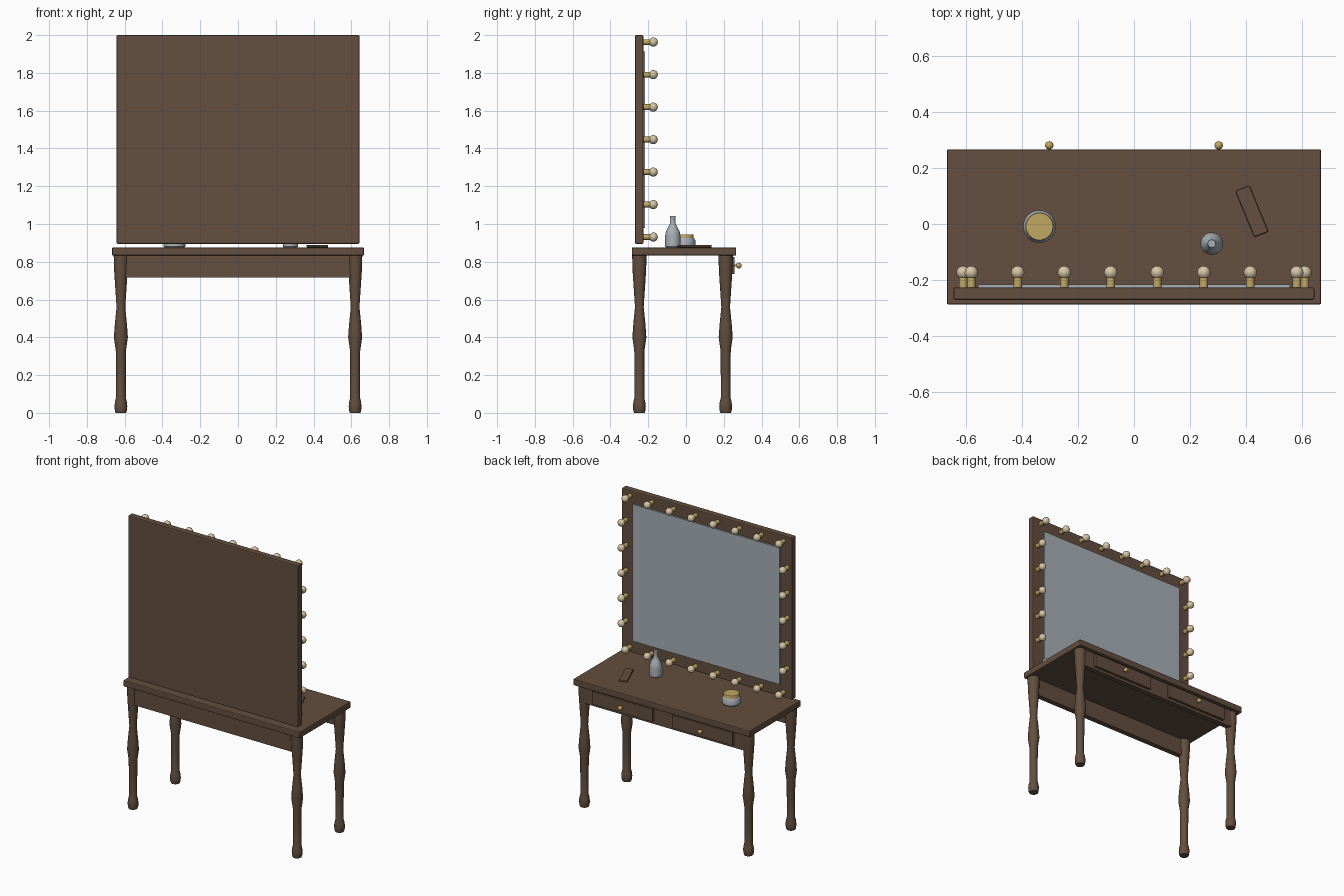
import bpy, bmesh, math
from mathutils import Matrix

if "Cube" in bpy.data.objects:
    bpy.data.objects.remove(bpy.data.objects["Cube"])


def material(name, rgb):
    m = bpy.data.materials.new(name)
    m.diffuse_color = (*rgb, 1)
    m.use_nodes = True
    m.node_tree.nodes["Principled BSDF"].inputs["Base Color"].default_value = m.diffuse_color
    return m


WOOD = material("dark_wood", (0.125, 0.077, 0.049))
GLASS = material("mirror_silver", (0.39, 0.43, 0.46))
GOLD = material("brass", (0.54, 0.39, 0.13))
CREAM = material("warm_bulb", (0.68, 0.56, 0.38))


def finish(bm, name, mat, smooth=True):
    bmesh.ops.recalc_face_normals(bm, faces=bm.faces)
    me = bpy.data.meshes.new(name)
    bm.to_mesh(me)
    bm.free()
    me.materials.append(mat)
    ob = bpy.data.objects.new(name, me)
    bpy.context.collection.objects.link(ob)
    if smooth:
        bpy.ops.object.select_all(action='DESELECT')
        ob.select_set(True)
        bpy.context.view_layer.objects.active = ob
        bpy.ops.object.shade_smooth_by_angle(angle=math.radians(35))
    return ob


def box(name, lo, hi, mat, bevel=0.0):
    """Box between two corners, centred on its own origin."""
    bm = bmesh.new()
    bmesh.ops.create_cube(bm, size=1)
    bmesh.ops.scale(bm, vec=[b - a for a, b in zip(lo, hi)], verts=bm.verts)
    if bevel:
        bmesh.ops.bevel(bm, geom=bm.edges[:], offset=bevel, segments=2,
                        profile=0.5, affect='EDGES')
    ob = finish(bm, name, mat, False)
    ob.location = [(a + b) / 2 for a, b in zip(lo, hi)]
    return ob


def lathe(name, profile, loc, mat, segs=24):
    """Closed turned shape from (radius, height) pairs."""
    bm = bmesh.new()
    rings = [[bm.verts.new((r * math.cos(2 * math.pi * i / segs),
                            r * math.sin(2 * math.pi * i / segs), z))
              for i in range(segs)] for r, z in profile]
    for a, b in zip(rings, rings[1:]):
        for i in range(segs):
            j = (i + 1) % segs
            bm.faces.new((a[i], a[j], b[j], b[i]))
    bm.faces.new(rings[0])
    bm.faces.new(rings[-1])
    ob = finish(bm, name, mat)
    ob.location = loc
    return ob


def ball(name, loc, r, mat):
    bm = bmesh.new()
    bmesh.ops.create_uvsphere(bm, u_segments=16, v_segments=10, radius=r)
    ob = finish(bm, name, mat)
    ob.location = loc
    return ob


# Table top and aprons (open at the sides)
TOP = 0.876
box("table_top", (-0.667, -0.287, 0.833), (0.667, 0.266, TOP), WOOD, 0.006)
box("back_apron", (-0.61, -0.27, 0.717), (0.61, -0.235, 0.835), WOOD)
box("front_apron", (-0.61, 0.205, 0.717), (0.61, 0.24, 0.835), WOOD)

# Turned legs
LEG = [(0.028, 0), (0.032, 0.012), (0.034, 0.035), (0.031, 0.06), (0.026, 0.08),
       (0.026, 0.2), (0.027, 0.33), (0.037, 0.40), (0.032, 0.47), (0.023, 0.56),
       (0.029, 0.65), (0.035, 0.74), (0.037, 0.79), (0.038, 0.835)]
for x in (-0.62, 0.62):
    for y in (-0.247, 0.21):
        lathe("leg", LEG, (x, y, 0), WOOD)

# Drawers with round knobs
for x in (-0.302, 0.302):
    box("drawer_front", (x - 0.228, 0.235, 0.735), (x + 0.228, 0.257, 0.825), WOOD, 0.003)
    stem = lathe("knob_stem", [(0.006, 0), (0.006, 0.02)], (x, 0.255, 0.78), GOLD, 12)
    stem.rotation_euler.x = -math.pi / 2
    ball("knob", (x, 0.28, 0.78), 0.015, GOLD)

# Mirror board and glass
box("mirror_board", (-0.643, -0.27, 0.895), (0.643, -0.226, 2.0), WOOD, 0.006)
box("mirror_glass", (-0.556, -0.228, 0.98), (0.556, -0.216, 1.914), GLASS)

# Bulbs around the mirror: rows above and below, columns at the sides
spots = [(-0.58 + i * 1.16 / 7, z) for i in range(8) for z in (0.931, 1.963)]
spots += [(x, 0.931 + k * 0.172) for k in range(1, 6) for x in (-0.609, 0.609)]
for x, z in spots:
    base = lathe("bulb_socket", [(0.015, 0), (0.015, 0.038)], (x, -0.227, z), GOLD, 16)
    base.rotation_euler.x = -math.pi / 2
    ball("bulb", (x, -0.173, z), 0.024, CREAM)

# Cream jar with brass lid
lathe("jar_body", [(0.052, 0), (0.058, 0.006), (0.058, 0.038), (0.05, 0.05)],
      (-0.337, -0.009, TOP), GLASS, 32)
lathe("jar_lid", [(0.05, 0.048), (0.05, 0.066), (0.048, 0.069)],
      (-0.337, -0.009, TOP), GOLD, 32)

# Bottle
lathe("bottle", [(0.036, 0), (0.04, 0.005), (0.04, 0.065), (0.036, 0.085), (0.024, 0.108),
                 (0.015, 0.125), (0.013, 0.15), (0.015, 0.158), (0.014, 0.166)],
      (0.277, -0.07, TOP), GLASS)

# Flat case lying on the table
case = box("flat_case", (0.393, -0.044, TOP), (0.447, 0.134, 0.889), WOOD, 0.004)
case.rotation_euler.z = math.radians(22.4)
